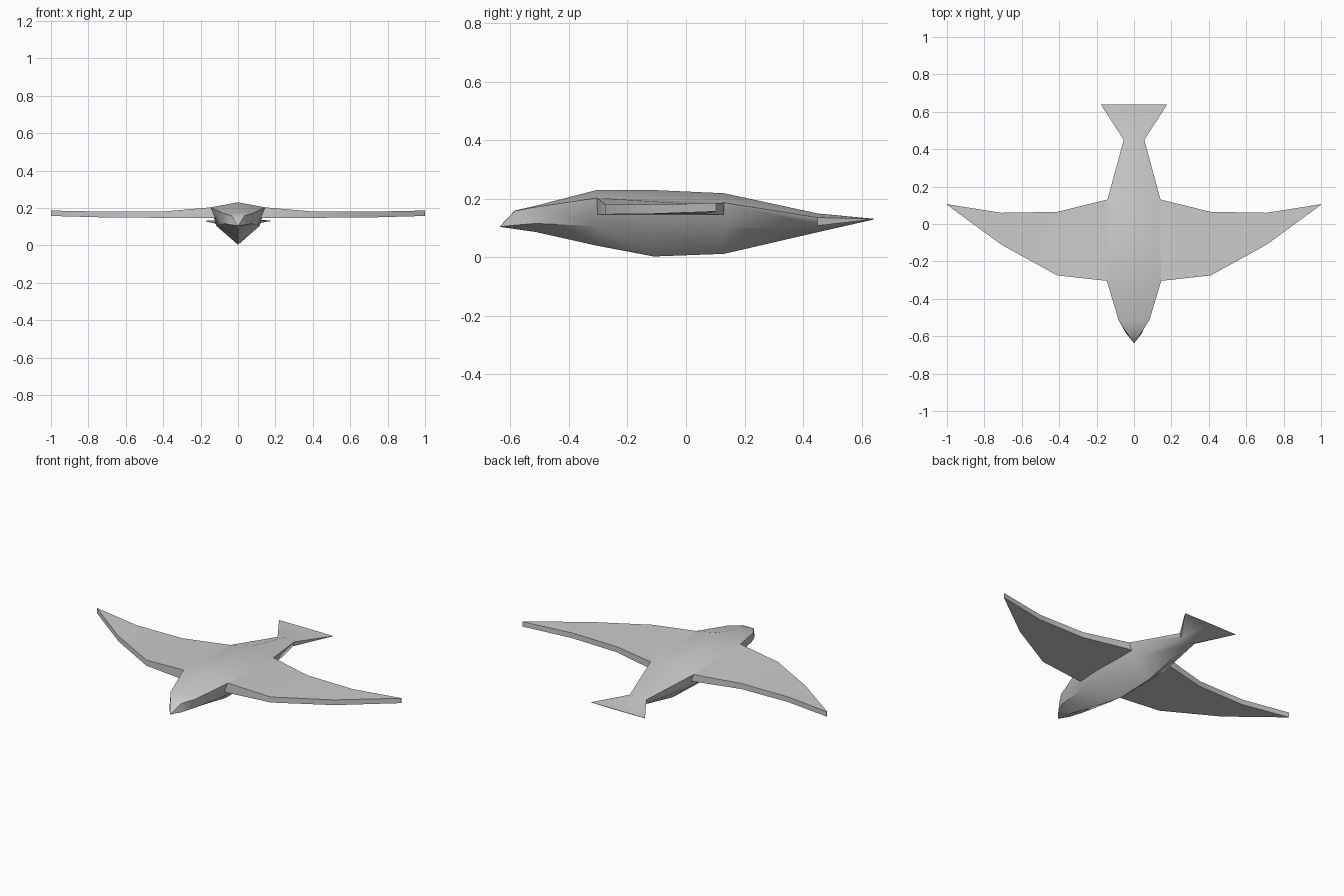
import bpy, bmesh, math

if "Cube" in bpy.data.objects:
    bpy.data.objects.remove(bpy.data.objects["Cube"])

grey = bpy.data.materials.new("plain grey")
grey.diffuse_color = (0.6, 0.6, 0.6, 1)
grey.use_nodes = True
grey.node_tree.nodes["Principled BSDF"].inputs["Base Color"].default_value = grey.diffuse_color


def finish(name, bm, angle):
    """Turn a bmesh into a shaded object."""
    bmesh.ops.remove_doubles(bm, verts=bm.verts, dist=0.0005)
    bmesh.ops.dissolve_degenerate(bm, edges=bm.edges, dist=0.0005)
    bmesh.ops.recalc_face_normals(bm, faces=bm.faces)
    me = bpy.data.meshes.new(name)
    bm.to_mesh(me)
    bm.free()
    me.materials.append(grey)
    ob = bpy.data.objects.new(name, me)
    bpy.context.collection.objects.link(ob)
    bpy.context.view_layer.objects.active = ob
    ob.select_set(True)
    bpy.ops.object.shade_smooth_by_angle(angle=math.radians(angle))
    ob.select_set(False)
    return ob


def loft(bm, rings):
    """Skin closed rings of points and cap both ends."""
    loops = [[bm.verts.new(p) for p in r] for r in rings]
    n = len(loops[0])
    for a, b in zip(loops, loops[1:]):
        for i in range(n):
            j = (i + 1) % n
            bm.faces.new((a[i], a[j], b[j], b[i]))
    bm.faces.new(loops[0])
    bm.faces.new(loops[-1])


# Body and tail fan: y, ridge z, shoulder x z, flank x z, keel z
stations = [
    (-0.635, 0.107, 0.002, 0.106, 0.002, 0.105, 0.104),
    (-0.585, 0.160, 0.036, 0.159, 0.042, 0.110, 0.097),
    (-0.515, 0.176, 0.082, 0.172, 0.072, 0.116, 0.087),
    (-0.305, 0.230, 0.145, 0.203, 0.105, 0.107, 0.040),
    (-0.110, 0.230, 0.145, 0.195, 0.115, 0.103, 0.003),
    (0.130, 0.219, 0.142, 0.187, 0.105, 0.100, 0.012),
    (0.450, 0.150, 0.055, 0.136, 0.048, 0.108, 0.086),
    (0.640, 0.132, 0.178, 0.131, 0.178, 0.130, 0.129),
]
bm = bmesh.new()
loft(bm, [[(0, y, t), (sx, y, sz), (fx, y, fz), (0, y, k), (-fx, y, fz), (-sx, y, sz)]
          for y, t, sx, sz, fx, fz, k in stations])
finish("body", bm, 35)

# Wings: x, leading y, trailing y, leading top z, trailing top z, bottom z
ribs = [
    (0.090, -0.300, 0.130, 0.200, 0.187, 0.145),
    (0.145, -0.304, 0.130, 0.203, 0.187, 0.145),
    (0.410, -0.275, 0.065, 0.180, 0.180, 0.147),
    (0.710, -0.110, 0.060, 0.180, 0.180, 0.149),
    (1.000, 0.103, 0.106, 0.186, 0.186, 0.157),
]
for side, label in ((1, "right_wing"), (-1, "left_wing")):
    bm = bmesh.new()
    loft(bm, [[(side * x, a, za), (side * x, b, zb), (side * x, b, zl), (side * x, a, zl)]
              for x, a, b, za, zb, zl in ribs])
    finish(label, bm, 35)
